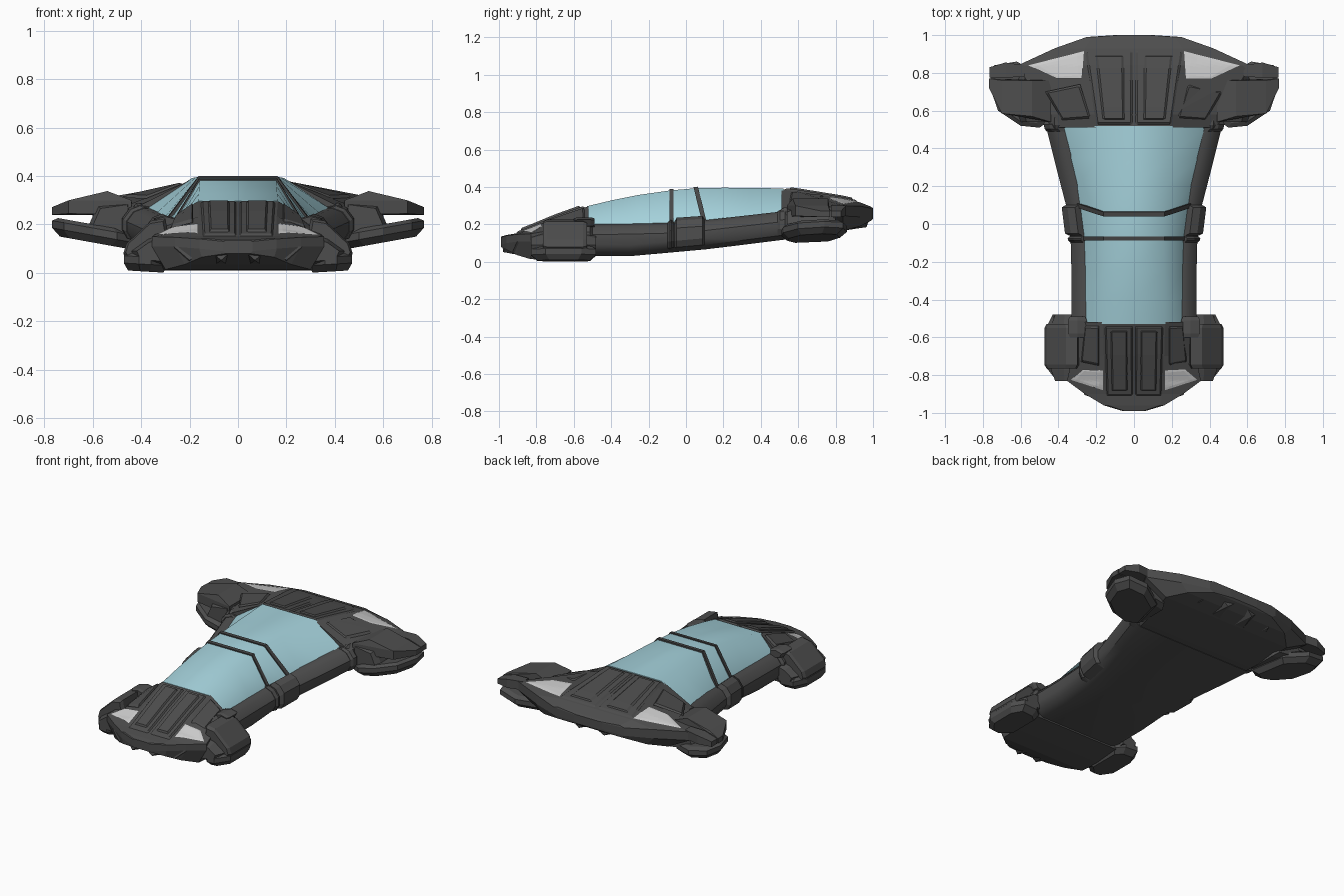
import bpy, bmesh
from mathutils import Vector
from mathutils.bvhtree import BVHTree

if "Cube" in bpy.data.objects:
    bpy.data.objects.remove(bpy.data.objects["Cube"])


def material(name, rgb):
    m = bpy.data.materials.new(name)
    m.diffuse_color = (*rgb, 1)
    m.use_nodes = True
    m.node_tree.nodes["Principled BSDF"].inputs["Base Color"].default_value = m.diffuse_color
    return m


DARK = material("dark_grey", (0.075, 0.075, 0.075))
TRIM = material("trim_grey", (0.06, 0.06, 0.06))
GLASS = material("pale_blue", (0.38, 0.65, 0.72))
LIGHT = material("light_grey", (0.62, 0.62, 0.62))


def finish(bm, name, mat, mirror=False, smooth=0):
    me = bpy.data.meshes.new(name)
    bm.to_mesh(me)
    bm.free()
    me.materials.append(mat)
    ob = bpy.data.objects.new(name, me)
    bpy.context.collection.objects.link(ob)
    if mirror:
        ob.modifiers.new("mirror", 'MIRROR')
    if smooth:
        bpy.ops.object.select_all(action='DESELECT')
        ob.select_set(True)
        bpy.context.view_layer.objects.active = ob
        bpy.ops.object.shade_smooth_by_angle(angle=smooth)
    return ob


def loft(name, sections, mat=DARK, smooth=0):
    """Skin half sections (top centre to bottom centre), mirrored into rings."""
    bm = bmesh.new()
    rings = []
    for half in sections:
        full = half + [(-x, y, z) for x, y, z in reversed(half[1:-1])]
        rings.append([bm.verts.new(p) for p in full])
    n = len(rings[0])
    for a, b in zip(rings, rings[1:]):
        for i in range(n):
            j = (i + 1) % n
            bm.faces.new((a[i], a[j], b[j], b[i]))
    bm.faces.new(rings[0])
    bm.faces.new(rings[-1])
    bmesh.ops.recalc_face_normals(bm, faces=bm.faces)
    tree = BVHTree.FromBMesh(bm)
    finish(bm, name, mat, smooth=smooth)
    return tree


def hull(name, pts, mat=DARK):
    """Mirrored convex faceted block."""
    bm = bmesh.new()
    for p in pts:
        bm.verts.new(p)
    bmesh.ops.convex_hull(bm, input=bm.verts)
    bmesh.ops.dissolve_limit(bm, angle_limit=0.02, verts=bm.verts, edges=bm.edges)
    bmesh.ops.recalc_face_normals(bm, faces=bm.faces)
    return finish(bm, name, mat, mirror=True)


def block(name, profile, y0, y1, cham=0.03, shrink=0.8, mat=DARK):
    """x-z profile run along y, with chamfered ends."""
    cx = sum(p[0] for p in profile) / len(profile)
    cz = sum(p[1] for p in profile) / len(profile)
    pts = []
    for y, s in ((y0, shrink), (y0 + cham, 1), (y1 - cham, 1), (y1, shrink)):
        pts += [(cx + (x - cx) * s, y, cz + (z - cz) * s) for x, z in profile]
    return hull(name, pts, mat)


def slab(name, outline, z, slope, thick, mat=DARK):
    """Plan outline made into a tilted foot plate with chamfered underside."""
    cx = sum(p[0] for p in outline) / len(outline)
    cy = sum(p[1] for p in outline) / len(outline)
    pts = []
    for s, h in ((0.8, 0), (1, thick * 0.4), (1, thick * 0.8), (0.85, thick)):
        for x, y in outline:
            px, py = cx + (x - cx) * s, cy + (y - cy) * s
            pts.append((px, py, z + h + slope * (px - outline[0][0])))
    return hull(name, pts, mat)


def drape(name, tree, quad, lift, mat, us, vs, edge=-0.002):
    """Plate with bevelled rim laid over a lofted surface, from four plan corners."""
    a, b, c, d = (Vector((x, y, 0)) for x, y in quad)
    bm = bmesh.new()
    grid = []
    for i, u in enumerate(us):
        row = []
        for j, v in enumerate(vs):
            p = a.lerp(b, u).lerp(d.lerp(c, u), v)
            hit = tree.ray_cast(Vector((p.x, p.y, 2)), Vector((0, 0, -1)))[0] or p
            rim = i in (0, len(us) - 1) or j in (0, len(vs) - 1)
            row.append(bm.verts.new(hit + Vector((0, 0, edge if rim else lift))))
        grid.append(row)
    for i in range(len(us) - 1):
        for j in range(len(vs) - 1):
            bm.faces.new((grid[i][j], grid[i][j + 1], grid[i + 1][j + 1], grid[i + 1][j]))
    bmesh.ops.recalc_face_normals(bm, faces=bm.faces)
    if sum(f.normal.z for f in bm.faces) < 0:
        bmesh.ops.reverse_faces(bm, faces=bm.faces)
    finish(bm, name, mat, mirror=True)


EVEN = [i / 8 for i in range(9)]


def rail_section(y, xo, zb, zt, g=0.0):
    up = 0.004 if g else 0          # collars stay inside the flat underside
    xo, zt = xo + g, zt + g
    prof = [(0, zt - .02 - g * 2), (xo - .10, zt - g), (xo - .07, zt), (xo - .03, zt - .015),
            (xo, zt - .055), (xo, zb + .06), (xo - .02, zb + .025), (xo - .07 - g, zb + up), (0, zb + up)]
    return [(x, y, z) for x, z in prof]


def interp(stations, y):
    for a, b in zip(stations, stations[1:]):
        if y <= b[0] or b is stations[-1]:
            t = (y - a[0]) / (b[0] - a[0])
            return [p + (q - p) * t for p, q in zip(a, b)]


# Main body: underside with rounded side rails (y, half width, bottom, top)
RAIL = [(-.54, .33, .03, .20), (-.3, .33, .03, .203), (-.1, .335, .048, .208),
        (.1, .36, .066, .222), (.3, .412, .09, .245), (.54, .472, .12, .272)]
loft("body_rails", [rail_section(*s) for s in RAIL], smooth=0.6)


def collar(name, y0, y1, g, mat=DARK):
    loft(name, [rail_section(*interp(RAIL, y), g=k) for y, k in
                ((y0, 0.002), (y0 + .012, g), (y1 - .012, g), (y1, 0.002))], mat)


collar("middle_collar", -.062, .10, .024)
collar("middle_collar_front", -.098, -.065, .013, TRIM)
collar("front_collar", -.54, -.50, .014)
collar("rear_collar", .49, .54, .010)

# Canopy glass (y, shoulder x, top z, edge x, edge z)
CAN = [(-.53, .165, .297, .262, .19), (-.4, .162, .328, .262, .193), (-.25, .16, .358, .262, .196),
       (-.08, .158, .382, .268, .20), (.05, .158, .393, .285, .21), (.2, .165, .396, .31, .222),
       (.35, .175, .395, .345, .24), (.52, .19, .392, .385, .262)]


def canopy_section(y, g=0.0, rake=0.0):
    out = []
    for k in range(3):
        yy = y + (rake if k == 2 else 0)
        _, xs, zt, xe, ze = interp(CAN, yy)
        out.append(((0, yy, zt + g), (xs + g * .5, yy, zt + g), (xe + g, yy, ze + g * .4))[k])
    return out + [(0, y, out[2][2] - .02)]


loft("canopy_glass", [canopy_section(s[0]) for s in CAN], GLASS, smooth=1.2)
loft("front_rib", [canopy_section(y, .007) for y in (-.088, -.066)], TRIM)
loft("rear_rib", [canopy_section(y, .008, .045) for y in (.04, .064)], TRIM)


# Nose and tail heads (y, shoulder x, top z, rim x, rim top, rim bottom, keel x, keel z)
def head_section(y, xs, zt, xr, z2, z1, xb, zb):
    return [(0, y, zt), (xs, y, zt), (xr, y, z2), (xr, y, z1), (xb, y, zb), (0, y, zb)]


nose = loft("nose_head", [head_section(*s) for s in (
    (-.52, .165, .298, .29, .205, .08, .30, .02), (-.70, .16, .234, .325, .172, .10, .31, .01),
    (-.83, .16, .180, .355, .15, .108, .30, .014), (-.90, .15, .153, .26, .147, .108, .22, .035),
    (-.96, .14, .143, .16, .140, .10, .15, .065), (-.99, .05, .135, .06, .13, .09, .05, .08))])
tail = loft("tail_head", [head_section(*s) for s in (
    (.51, .19, .388, .44, .262, .18, .40, .12), (.58, .20, .380, .47, .275, .19, .41, .125),
    (.84, .25, .338, .615, .300, .245, .46, .165), (.93, .26, .318, .42, .298, .24, .37, .19),
    (.99, .22, .294, .25, .286, .235, .22, .22), (1.0, .08, .286, .1, .282, .24, .08, .23))])

# Raised top panels: a steep-sided plate with a narrower plate on it
BEV = [0, .06, .94, 1]
LONG = [0, .03, .2, .4, .6, .8, .97, 1]
for nm, tree, quad, lift in (
        ("nose_panel", nose, [(.006, -.54), (.155, -.54), (.145, -.91), (.006, -.91)], .010),
        ("tail_panel", tail, [(.006, .525), (.20, .525), (.262, .92), (.006, .92)], .008)):
    drape(nm, tree, quad, lift, DARK, BEV, LONG)
    cx, cy = (sum(p[k] for p in quad) / 4 for k in (0, 1))
    inner = [(cx + (x - cx) * .7, cy + (y - cy) * .88) for x, y in quad]
    drape(nm + "_inset", tree, inner, lift * 2, DARK, [0, .15, .85, 1], LONG)
drape("nose_side_panel", nose, [(.185, -.54), (.26, -.54), (.28, -.73), (.185, -.75)], .010, DARK, BEV, BEV)
drape("tail_side_panel", tail, [(.23, .56), (.38, .55), (.47, .70), (.285, .74)], .008, DARK, BEV, BEV)

# Lamps
drape("nose_lamp", nose, [(.165, -.775), (.27, -.77), (.335, -.825), (.165, -.88)], .005, LIGHT, EVEN, EVEN, .003)
drape("tail_lamp", tail, [(.275, .77), (.41, .77), (.56, .84), (.265, .915)], .005, LIGHT, EVEN, EVEN, .003)

# Wedges under both rims
for i, x in enumerate((.07, .20)):
    y = -.983 + i * .05
    hull(f"chin_wedge_{i}", [(x - .065, y, .108), (x + .065, y + .03, .108), (x, y + .005, .052),
                             (x - .05, -.78, .015), (x + .05, -.78, .015)])
for i, x in enumerate((.09, .25, .40)):
    y = .985 - i * .04
    hull(f"tail_wedge_{i}", [(x - .075, y, .24), (x + .075, y - .025, .24), (x, y - .02, .185),
                             (x - .05, .78, .158), (x + .05, .78, .158)])

# Front pods: foot plate, body block, outer guard
slab("front_foot", [(.29, -.52), (.34, -.48), (.43, -.48), (.472, -.56), (.472, -.75), (.41, -.83),
                    (.36, -.83), (.29, -.76)], 0, .06, .075)
block("front_pod", [(.27, .05), (.45, .04), (.474, .08), (.462, .12), (.36, .215), (.30, .225)],
      -.765, -.53, .02, .88)
block("front_pod_guard", [(.30, .03), (.42, .04), (.44, .09), (.37, .14), (.30, .16)], -.83, -.48, .06, .7)
block("front_pod_arm", [(.25, .17), (.33, .19), (.35, .225), (.30, .238), (.25, .225)], -.60, -.49, .02, .8)

# Rear pods: lower foot, upper blade with a gap between, inner web and fin
slab("rear_foot", [(.43, .56), (.50, .51), (.60, .52), (.72, .60), (.768, .74), (.74, .84),
                   (.62, .86), (.48, .78)], .095, .18, .075)
hull("rear_blade", [(x, y, z) for x, y0, y1, lo, hi in (
    (.44, .54, .76, .24, .30), (.54, .57, .76, .265, .338), (.70, .585, .76, .245, .30),
    (.768, .72, .77, .24, .272)) for y in (y0, y1) for z in (lo, hi)])
hull("rear_blade_tip", [(x, y, z) for x, y0, y1, lo, hi in (
    (.58, .78, .84, .25, .305), (.68, .775, .855, .245, .30), (.765, .775, .83, .24, .272))
    for y in (y0, y1) for z in (lo, hi)])
block("rear_web", [(.42, .13), (.56, .15), (.62, .19), (.58, .28), (.44, .30)], .54, .80, .04, .8)
block("rear_bracket", [(.33, .20), (.43, .17), (.46, .23), (.42, .29), (.36, .28)], .505, .58, .02, .8)
